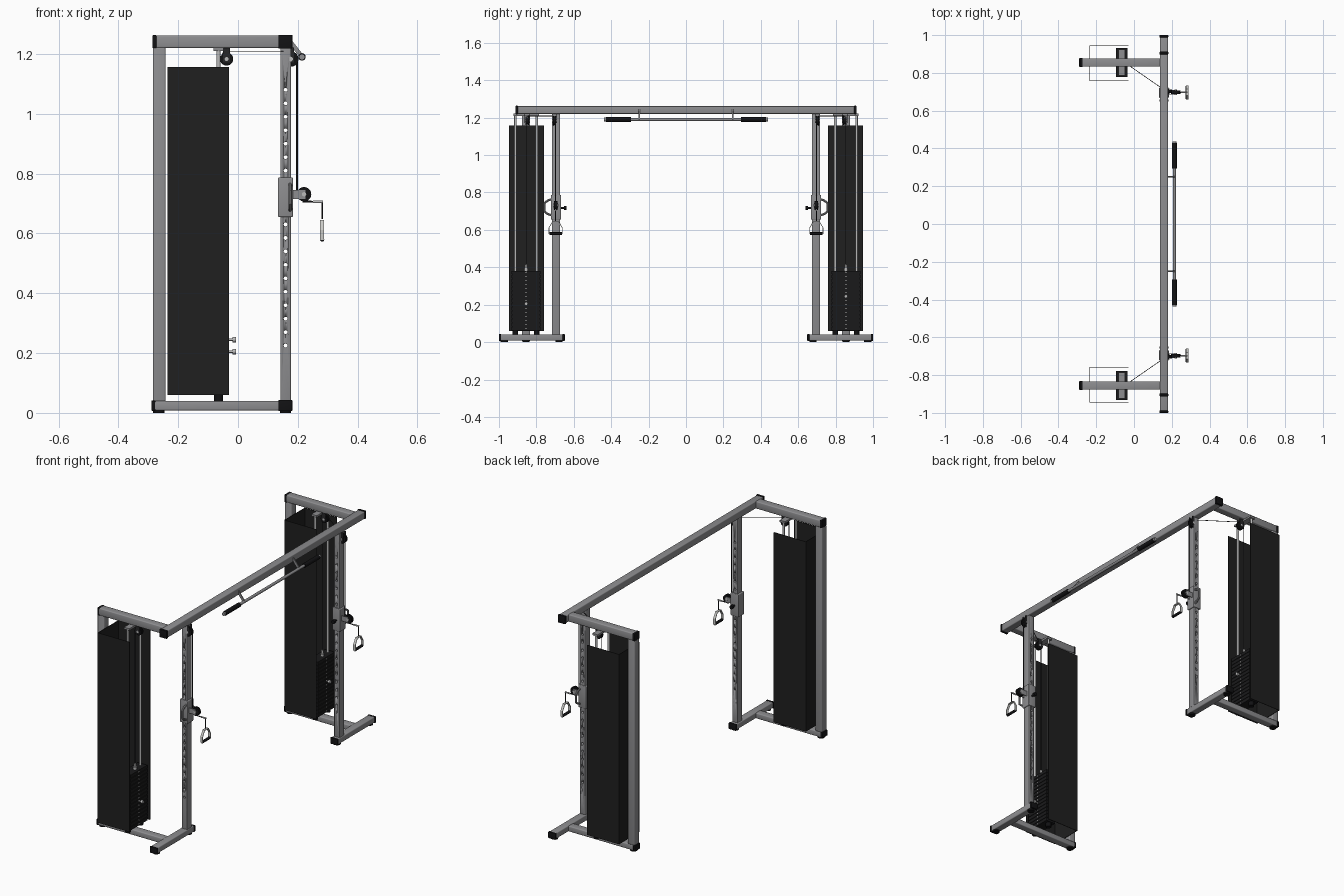
import bpy, bmesh, math
from mathutils import Vector, Matrix

if "Cube" in bpy.data.objects:
    bpy.data.objects.remove(bpy.data.objects["Cube"])


def mat(name, r, g, b):
    m = bpy.data.materials.new(name)
    m.diffuse_color = (r, g, b, 1)
    m.use_nodes = True
    m.node_tree.nodes["Principled BSDF"].inputs["Base Color"].default_value = m.diffuse_color
    return m


FRAME = mat("frame grey", 0.27, 0.27, 0.28)
SHROUD = mat("shroud black", 0.014, 0.014, 0.014)
BLACK = mat("rubber black", 0.006, 0.006, 0.007)
STACK = mat("weight black", 0.010, 0.010, 0.011)
STEEL = mat("polished steel", 0.50, 0.50, 0.50)
CABLE = mat("cable charcoal", 0.02, 0.02, 0.022)
STRAP = mat("light strap", 0.60, 0.60, 0.58)


def finish(name, bm, m, smooth=True):
    me = bpy.data.meshes.new(name)
    bmesh.ops.recalc_face_normals(bm, faces=bm.faces)
    bm.to_mesh(me)
    bm.free()
    me.materials.append(m)
    ob = bpy.data.objects.new(name, me)
    bpy.context.collection.objects.link(ob)
    if smooth:
        shade(ob)
    return ob


def shade(ob):
    bpy.ops.object.select_all(action='DESELECT')
    ob.select_set(True)
    bpy.context.view_layer.objects.active = ob
    bpy.ops.object.shade_smooth_by_angle(angle=math.radians(40))


def add_box(bm, x, y, z):
    c = Vector(((x[0] + x[1]) / 2, (y[0] + y[1]) / 2, (z[0] + z[1]) / 2))
    d = (abs(x[1] - x[0]), abs(y[1] - y[0]), abs(z[1] - z[0]))
    bmesh.ops.create_cube(bm, size=1, matrix=Matrix.Translation(c) @ Matrix.Diagonal((*d, 1)))


def add_cyl(bm, p, q, r, sides=20):
    p, q = Vector(p), Vector(q)
    rot = (q - p).to_track_quat('Z', 'Y').to_matrix().to_4x4()
    bmesh.ops.create_cone(bm, cap_ends=True, segments=sides, radius1=r, radius2=r,
                          depth=(q - p).length, matrix=Matrix.Translation((p + q) / 2) @ rot)


def boxes(name, m, *parts, bevel=0):
    bm = bmesh.new()
    for part in parts:
        add_box(bm, *part)
    if bevel:
        bmesh.ops.bevel(bm, geom=bm.edges[:], offset=bevel, segments=3, profile=0.5, affect='EDGES')
    return finish(name, bm, m)


def cyls(name, m, *parts):
    bm = bmesh.new()
    for part in parts:
        add_cyl(bm, *part)
    return finish(name, bm, m)


def tube(name, m, pts, r, cyclic=False):
    cu = bpy.data.curves.new(name, 'CURVE')
    cu.dimensions = '3D'
    cu.bevel_depth, cu.bevel_resolution, cu.use_fill_caps = r, 2, True
    sp = cu.splines.new('POLY')
    sp.points.add(len(pts) - 1)
    for v, p in zip(sp.points, pts):
        v.co = (*p, 1)
    sp.use_cyclic_u = cyclic
    cu.materials.append(m)
    ob = bpy.data.objects.new(name, cu)
    bpy.context.collection.objects.link(ob)
    bpy.ops.object.select_all(action='DESELECT')
    ob.select_set(True)
    bpy.context.view_layer.objects.active = ob
    bpy.ops.object.convert(target='MESH')
    shade(bpy.context.view_layer.objects.active)


def pulley(name, x, y, z, r):
    # grooved wheel with a steel hub
    cyls(name + "_wheel", BLACK, ((x, y - .009, z), (x, y - .003, z), r, 28),
         ((x, y + .003, z), (x, y + .009, z), r, 28), ((x, y - .004, z), (x, y + .004, z), r * .85, 28))
    cyls(name + "_hub", STEEL, ((x, y - .014, z), (x, y + .014, z), r * .3))


def station(side, s, pin_z):
    n = side + "_"
    yc, yf = .855 * s, .695 * s          # stack line and front column line
    w = .022

    # base, rear post and top arm
    boxes(n + "base_beam", FRAME, ((-.285, .14), (yc - w, yc + w), (.008, .040)), bevel=.005)
    boxes(n + "base_foot", FRAME, ((.137, .180), (.655 * s, .992 * s), (.008, .042)), bevel=.005)
    boxes(n + "rear_post", FRAME, ((-.285, -.242), (yc - w, yc + w), (.038, 1.222)), bevel=.005)
    boxes(n + "top_arm", FRAME, ((-.28, .14), (yc - w, yc + w), (1.220, 1.262)), bevel=.005)
    boxes(n + "end_caps", BLACK,
          ((-.290, -.276), (yc - w - .001, yc + w + .001), (.007, .041)),
          ((-.286, -.272), (yc - w - .001, yc + w + .001), (1.219, 1.263)),
          ((.135, .182), (.988 * s, s), (.006, .043)),
          ((.135, .182), (.648 * s, .660 * s), (.006, .043)),
          ((.135, .182), (.898 * s, .912 * s), (1.218, 1.264)), bevel=.003)
    cyls(n + "floor_pads", BLACK, *[((x, y, 0), (x, y, .012), .019)
         for x, y in ((-.265, yc), (.159, .972 * s), (.159, .678 * s))])

    # front column with a row of through holes
    col = boxes(n + "front_column", FRAME, ((.142, .177), (yf - w, yf + w), (.038, 1.222)), bevel=.004)
    cut = cyls(n + "hole_cutter", FRAME, *[((.159, yf - .05, 1.08 - .045 * i),
               (.159, yf + .05, 1.08 - .045 * i), .0065, 12) for i in range(20)])
    mod = col.modifiers.new("holes", 'BOOLEAN')
    mod.operation, mod.solver, mod.object = 'DIFFERENCE', 'EXACT', cut
    bpy.context.view_layer.objects.active = col
    bpy.ops.object.modifier_apply(modifier="holes")
    bpy.data.objects.remove(cut)

    # three sided shroud, open toward the front column
    t = .003
    yi, yo = .758 * s, .946 * s
    boxes(n + "shroud", SHROUD, ((-.235, -.235 + t), (yi, yo), (.06, 1.157)),
          ((-.235, -.03), (yi, yi + t * s), (.06, 1.157)),
          ((-.235, -.03), (yo - t * s, yo), (.06, 1.157)))

    # weight stack, guide rods and selector pin
    step = .0215
    boxes(n + "weight_plates", STACK, *[((-.095, -.035), (yc - .077, yc + .077),
          (.062 + i * step, .062 + i * step + step - .003)) for i in range(15)])
    boxes(n + "stack_core", STACK, ((-.090, -.040), (yc - .073, yc + .073), (.062, .380)))
    cyls(n + "plate_holes", STEEL, *[((-.036, yc, .072 + i * step), (-.034, yc, .072 + i * step), .0035, 10)
                                    for i in range(15)])
    cyls(n + "guide_rods", STEEL, *[((-.065, yc + d, .04), (-.065, yc + d, 1.214), .0065) for d in (-.057, .057)])
    cyls(n + "stack_bumpers", BLACK, *[((-.065, yc + d, .038), (-.065, yc + d, .064), .015) for d in (-.057, .057)])
    cyls(n + "selector_pin", STEEL, ((-.04, yc, pin_z), (-.014, yc, pin_z), .004),
         ((-.018, yc, pin_z), (-.007, yc, pin_z), .009))
    cyls(n + "stack_connector", STEEL, ((-.060, yc, .38), (-.060, yc, .395), .010),
         ((-.060, yc, .39), (-.060, yc, .415), .006))
    boxes(n + "rod_bracket", FRAME, ((-.082, -.048), (yc - .068, yc + .068), (1.210, 1.221)))

    # stack pulley and column pulley under the top frame
    for part, x, y, r in (("stack_pulley", -.038, yc - .006 * s, .022), ("column_pulley", .176, .703 * s, .026)):
        pulley(n + part, x, y, 1.183, r)
        boxes(n + part + "_bracket", CABLE, *[((x - .012, x + .012), (y + d - .0015, y + d + .0015), (1.172, 1.222))
                                             for d in (-.012, .012)])

    # cable: stack, over both pulleys, down to the carriage
    yl = .697 * s
    tube(n + "stack_cable", CABLE, [(-.06, yc, .41), (-.06, yc, 1.185), (-.05, yc, 1.203), (-.035, yc - .01 * s, 1.209),
         (.16, .71 * s, 1.209)], .0017)
    tube(n + "drop_cable", CABLE, [(.165, yl, 1.209), (.185, yl, 1.206), (.197, yl, 1.19), (.197, yl, .735)], .003)

    # sliding carriage sleeve
    boxes(n + "carriage", FRAME, ((.133, .184), (yf - .027, yf + .027), (.655, .787)), bevel=.004)
    tube(n + "carriage_grip", FRAME, [(.174, yf + d * s, z) for d, z in
         ((.02, .765), (.045, .757), (.062, .742), (.062, .700), (.045, .685), (.02, .677))], .006)
    cyls(n + "carriage_knob", BLACK, ((.159, yf - .02 * s, .718), (.159, yf - .045 * s, .718), .005),
         ((.159, yf - .043 * s, .718), (.159, yf - .056 * s, .718), .011))
    boxes(n + "carriage_bracket", FRAME, *[((.18, .226), (yl + d - .0015, yl + d + .0015), (.715, .745))
                                          for d in (-.012, .012)])
    pulley(n + "carriage_pulley", .221, yl, .731, .024)

    # lead cable and stirrup handle
    tube(n + "lead_cable", CABLE, [(.215, yl, .707), (.255, yl, .706)], .003)
    cyls(n + "cable_stop", STEEL, ((.25, yl, .706), (.284, yl, .706), .0045))
    tube(n + "handle_link", CABLE, [(.281, yl, .708), (.281, yl, .648)], .0025)
    path = [(-.037, .578), (-.037, .612), (-.018, .645), (.018, .645), (.037, .612), (.037, .578)]
    bm = bmesh.new()
    prof = path + [(a * .9, b - (.004 if b > .62 else 0)) for a, b in reversed(path)]
    f = bm.faces.new([bm.verts.new((.274, yl + a, b)) for a, b in prof])
    ext = bmesh.ops.extrude_face_region(bm, geom=[f])
    bmesh.ops.translate(bm, vec=(.014, 0, 0), verts=[v for v in ext["geom"] if isinstance(v, bmesh.types.BMVert)])
    finish(n + "handle_strap", bm, STRAP, smooth=False)
    cyls(n + "handle_grip", BLACK, ((.281, yl - .034, .580), (.281, yl + .034, .580), .0075))


station("left", -1, .205)
station("right", 1, .245)

# cross beam joining both stations
boxes("cross_beam", FRAME, ((.137, .180), (-.902, .902), (1.220, 1.262)), bevel=.005)

# pull-up bar with grips and slanted hangers
cyls("pull_up_bar", FRAME, ((.214, -.435, 1.19), (.214, .435, 1.19), .008))
cyls("pull_up_grips", BLACK, *[((.214, s * .295, 1.19), (.214, s * .428, 1.19), .0125) for s in (-1, 1)])
cyls("pull_up_end_caps", FRAME, *[((.214, s * .428, 1.19), (.214, s * .438, 1.19), .010) for s in (-1, 1)])
for s, side in ((-1, "left"), (1, "right")):
    bm = bmesh.new()
    add_box(bm, (-.007, .007), (-.003, .003), (-.036, .036))
    ob = finish(side + "_bar_hanger", bm, FRAME, smooth=False)
    ob.location = (.195, s * .25, 1.215)
    ob.rotation_euler = (0, math.radians(-38), 0)
